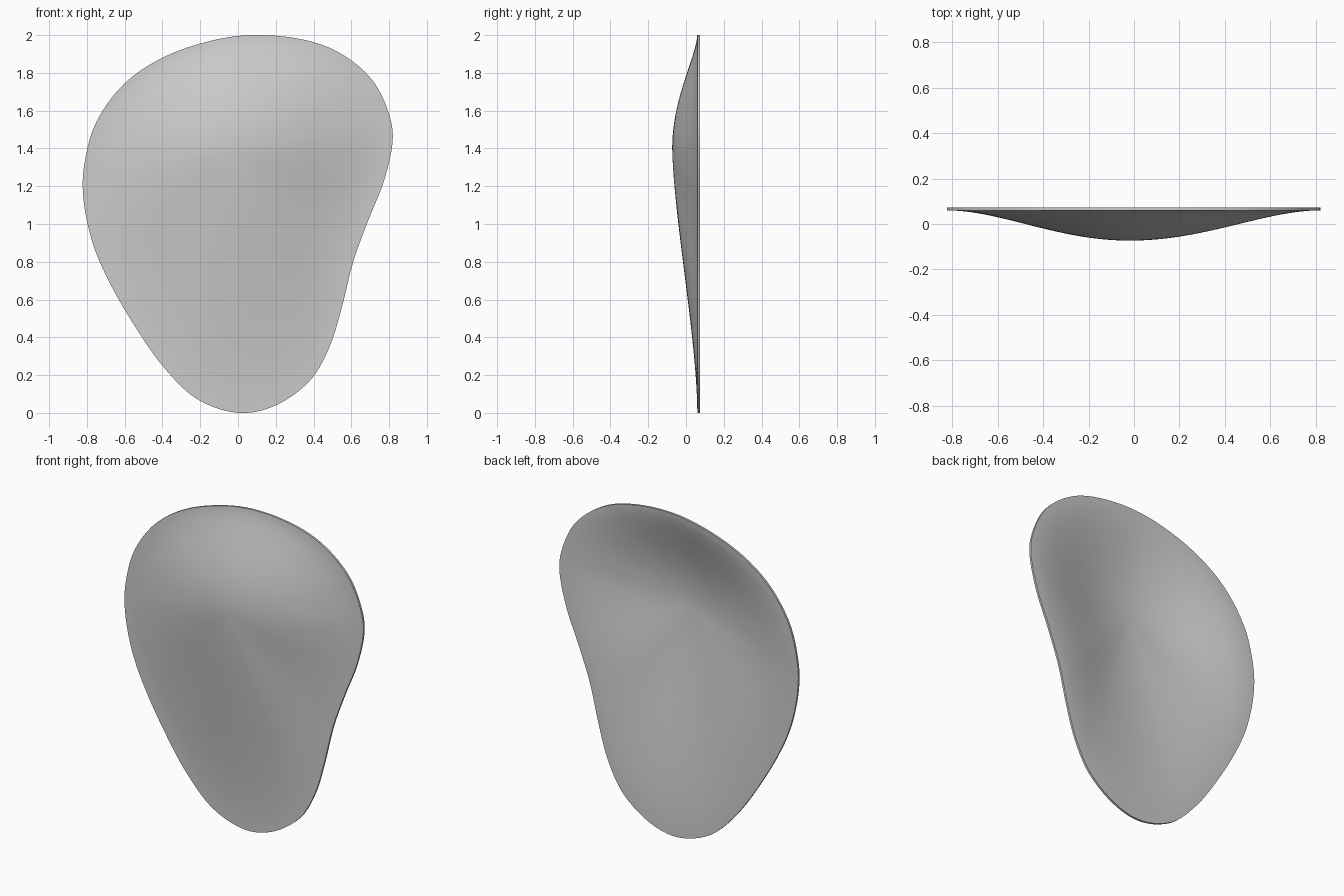
import bpy, bmesh, math
from mathutils import Vector

if "Cube" in bpy.data.objects:
    bpy.data.objects.remove(bpy.data.objects["Cube"])

# Rim outline seen from the front (x, z), anticlockwise from the bottom
OUTLINE = [(0.0, 0.0), (0.2, 0.04), (0.38, 0.17), (0.485, 0.35), (0.55, 0.56),
           (0.61, 0.80), (0.69, 1.02), (0.77, 1.22), (0.818, 1.43), (0.80, 1.58),
           (0.72, 1.75), (0.58, 1.88), (0.40, 1.963), (0.15, 2.0), (-0.1, 1.98),
           (-0.38, 1.89), (-0.6, 1.745), (-0.75, 1.54), (-0.813, 1.32),
           (-0.818, 1.13), (-0.77, 0.90), (-0.68, 0.69), (-0.55, 0.465),
           (-0.4, 0.25), (-0.22, 0.075)]
CENTRE = Vector((-0.02, 1.4))      # deepest point of the dish
RIM_Y, DEPTH, THICK = 0.06, 0.133, 0.013
STEPS, RINGS = 5, 28


def smooth_loop(points, steps):
    """Closed Catmull-Rom curve through the points."""
    pts = [Vector(p) for p in points]
    n, out = len(pts), []
    for i in range(n):
        a, b, c, d = (pts[(i + k) % n] for k in (-1, 0, 1, 2))
        for s in range(steps):
            t = s / steps
            out.append(0.5 * (2 * b + (c - a) * t + (2 * a - 5 * b + 4 * c - d) * t * t
                              + (3 * b - a - 3 * c + d) * t ** 3))
    return out


def bulge(t, up):
    """Bulge from centre (t=0) to rim (t=1); longer slope downwards, fuller upwards."""
    a = 2 - 0.5 * max(0, -up) ** 2
    b = 2 - (0.5 if up > 0 else 0.3) * up * up
    return max(0.0, 1 - t ** a) ** b


# Front skin: rings from the deepest point out to the rim
rim = smooth_loop(OUTLINE, STEPS)
n = len(rim)
bm = bmesh.new()
hub = bm.verts.new((CENTRE.x, RIM_Y - DEPTH, CENTRE.y))
prev = None
for r in range(1, RINGS + 1):
    t = r / RINGS
    ring = []
    for p in rim:
        d = p - CENTRE
        q = CENTRE + d * t
        ring.append(bm.verts.new((q.x, RIM_Y - DEPTH * bulge(t, d.normalized().y), q.y)))
    for i in range(n):
        j = (i + 1) % n
        if prev:
            bm.faces.new((prev[i], ring[i], ring[j], prev[j]))
        else:
            bm.faces.new((hub, ring[i], ring[j]))
    prev = ring

# Back skin and rim wall: offset copy joined along the edge
front_rim = prev
copy = bmesh.ops.duplicate(bm, geom=bm.verts[:] + bm.edges[:] + bm.faces[:])
back = [g for g in copy["geom"] if isinstance(g, bmesh.types.BMVert)]
bmesh.ops.translate(bm, verts=back, vec=(0, THICK, 0))
back_rim = [copy["vert_map"][v] for v in front_rim]
for i in range(n):
    j = (i + 1) % n
    bm.faces.new((front_rim[i], back_rim[i], back_rim[j], front_rim[j]))
bmesh.ops.recalc_face_normals(bm, faces=bm.faces[:])

mesh = bpy.data.meshes.new("curved_shell")
bm.to_mesh(mesh)
bm.free()
shell = bpy.data.objects.new("curved_shell", mesh)
bpy.context.collection.objects.link(shell)
bpy.context.view_layer.objects.active = shell
shell.select_set(True)
bpy.ops.object.shade_smooth_by_angle(angle=math.radians(35))
